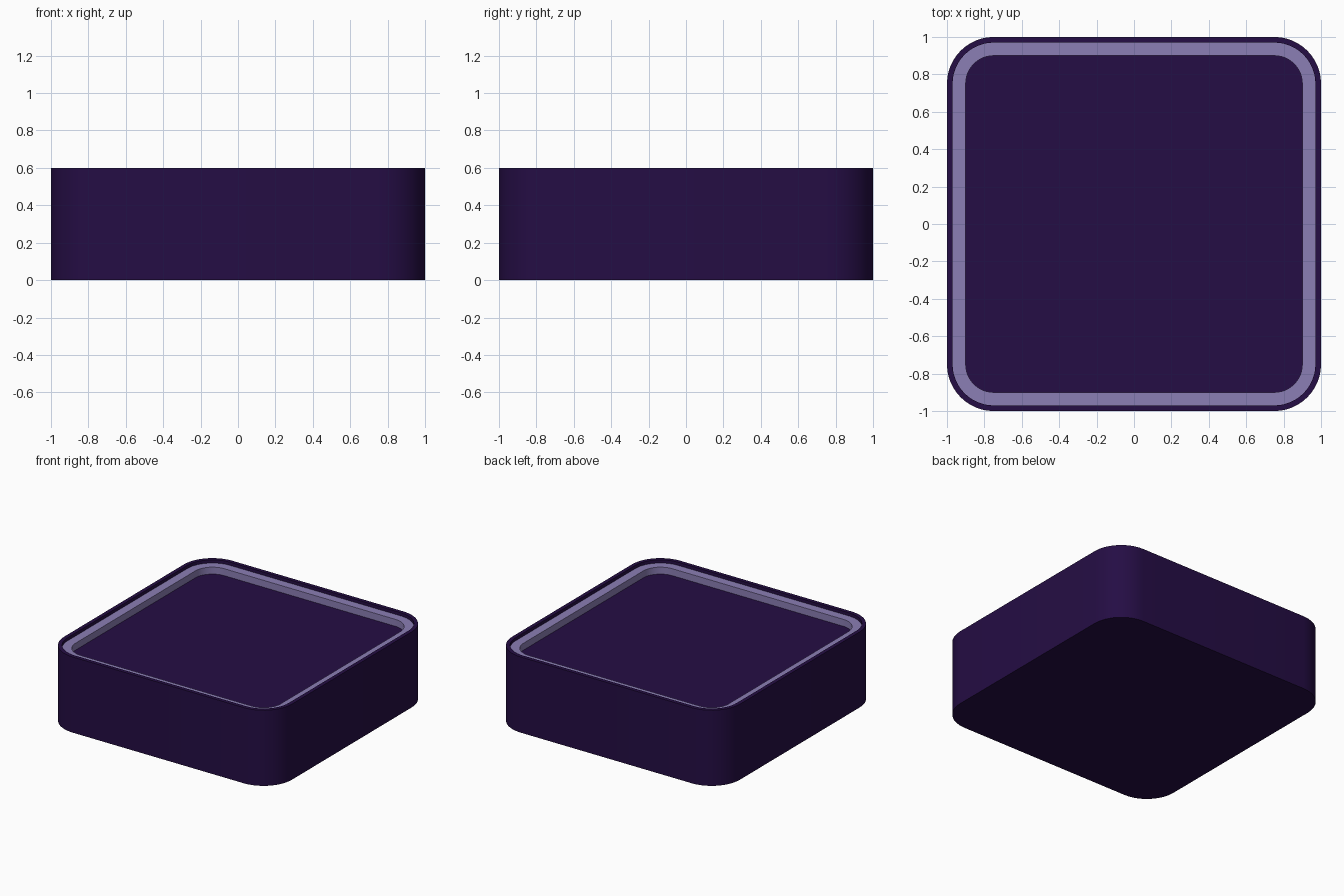
import bpy, bmesh, math

if "Cube" in bpy.data.objects:
    bpy.data.objects.remove(bpy.data.objects["Cube"])

def material(name, rgb):
    m = bpy.data.materials.new(name)
    m.diffuse_color = (*rgb, 1)
    m.use_nodes = True
    m.node_tree.nodes["Principled BSDF"].inputs["Base Color"].default_value = m.diffuse_color
    return m

dark = material("dark_violet", (0.018, 0.004, 0.058))
light = material("pale_violet", (0.26, 0.21, 0.46))

def rounded_loop(bm, half, radius, z, seg=12):
    c = half - radius
    verts = []
    for k, (sx, sy) in enumerate([(1, 1), (-1, 1), (-1, -1), (1, -1)]):
        for i in range(seg + 1):
            a = (k + i / seg) * math.pi / 2
            verts.append(bm.verts.new((sx * c + radius * math.cos(a),
                                       sy * c + radius * math.sin(a), z)))
    return verts

def loft(name, sections, mat, caps=False, closed=False):
    """Skin a run of rounded squares given as (half width, radius, z)."""
    bm = bmesh.new()
    loops = [rounded_loop(bm, *s) for s in sections]
    pairs = list(zip(loops, loops[1:]))
    if closed:
        pairs.append((loops[-1], loops[0]))
    for a, b in pairs:
        n = len(a)
        for i in range(n):
            j = (i + 1) % n
            bm.faces.new((a[i], a[j], b[j], b[i]))
    if caps:
        bm.faces.new(loops[0][::-1])
        bm.faces.new(loops[-1])
    bmesh.ops.recalc_face_normals(bm, faces=bm.faces)
    me = bpy.data.meshes.new(name)
    bm.to_mesh(me)
    bm.free()
    me.materials.append(mat)
    ob = bpy.data.objects.new(name, me)
    bpy.context.collection.objects.link(ob)
    bpy.ops.object.select_all(action='DESELECT')
    ob.select_set(True)
    bpy.context.view_layer.objects.active = ob
    bpy.ops.object.shade_smooth_by_angle(angle=math.radians(30))
    return ob

TOP, RING, FLOOR = 0.60, 0.575, 0.52

# Body: outer wall, thin rim, shallow recess with flat floor
loft("body", [(1.0, 0.25, 0), (1.0, 0.25, TOP), (0.97, 0.22, TOP),
              (0.97, 0.22, FLOOR)], dark, caps=True)

# Pale band sitting in the recess just under the rim
loft("inner_band", [(0.97, 0.22, FLOOR), (0.97, 0.22, RING),
                    (0.90, 0.15, RING), (0.90, 0.15, FLOOR)], light, closed=True)
